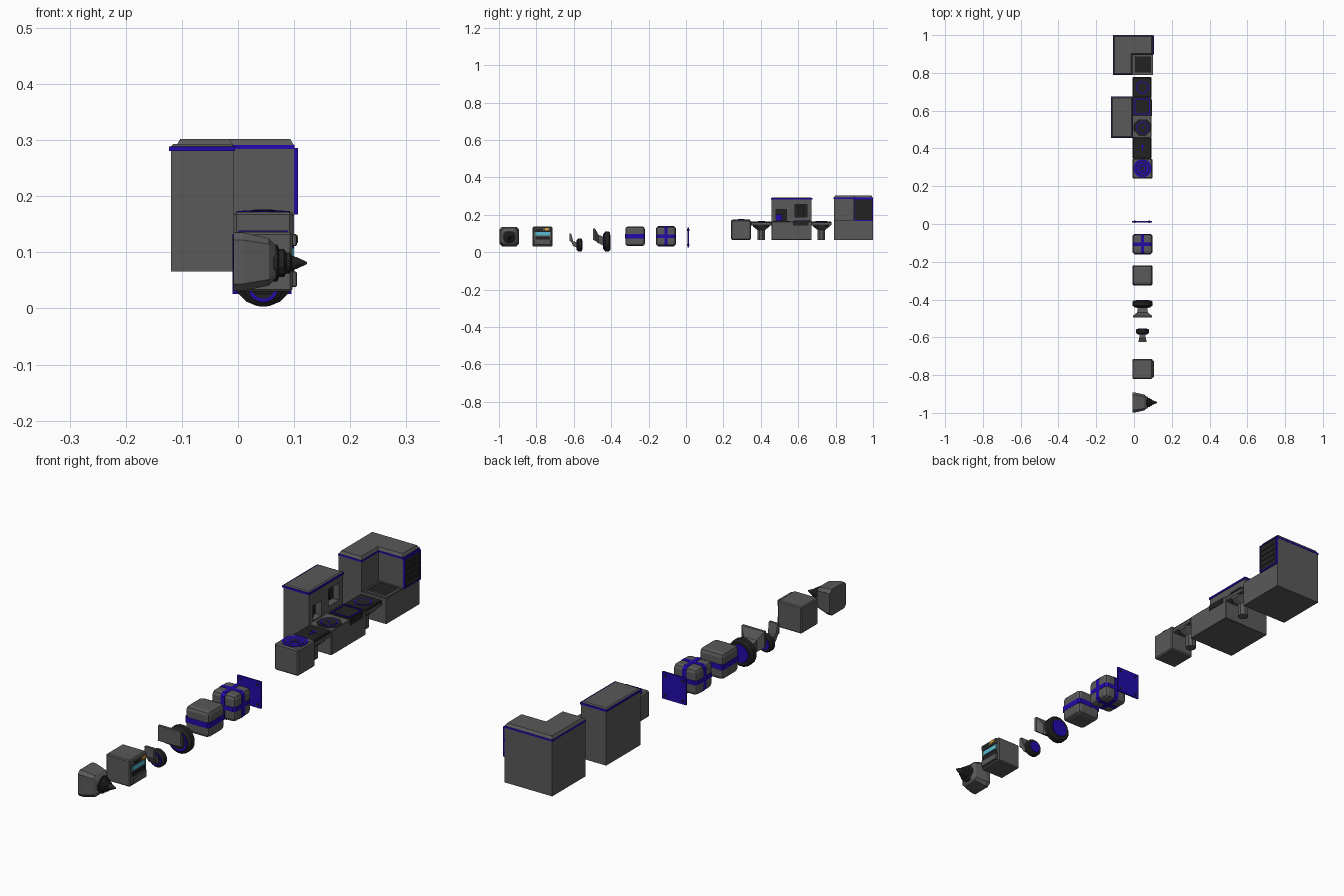
import bpy, bmesh, math
from mathutils import Vector

if "Cube" in bpy.data.objects:
    bpy.data.objects.remove(bpy.data.objects["Cube"])


def colour(name, rgb):
    m = bpy.data.materials.new(name)
    m.diffuse_color = (*rgb, 1)
    m.use_nodes = True
    m.node_tree.nodes["Principled BSDF"].inputs["Base Color"].default_value = m.diffuse_color
    return m


GREY = colour("grey_panel", (0.1, 0.1, 0.1))
DARK = colour("dark_metal", (0.016, 0.016, 0.016))
BLUE = colour("blue_trim", (0.015, 0.003, 0.4))
CYAN = colour("screen_cyan", (0.1, 0.5, 0.65))
AMBER = colour("amber", (0.75, 0.35, 0.02))


def finish(name, bm, mat):
    bmesh.ops.recalc_face_normals(bm, faces=bm.faces)
    me = bpy.data.meshes.new(name)
    bm.to_mesh(me)
    bm.free()
    ob = bpy.data.objects.new(name, me)
    bpy.context.collection.objects.link(ob)
    me.materials.append(mat)
    return ob


def loft(name, rings, mat):
    bm = bmesh.new()
    loops = [[bm.verts.new(p) for p in r] for r in rings]
    for a, b in zip(loops, loops[1:]):
        for i in range(len(a)):
            j = (i + 1) % len(a)
            bm.faces.new((a[i], a[j], b[j], b[i]))
    bm.faces.new(loops[0])
    bm.faces.new(loops[-1])
    return finish(name, bm, mat)


def box(name, x, y, z, mat=GREY, bevel=0, segments=1):
    bm = bmesh.new()
    bmesh.ops.create_cube(bm, size=1)
    for v in bm.verts:
        v.co = [(a + b) / 2 + c * (b - a) for (a, b), c in zip((x, y, z), v.co)]
    if bevel:
        bmesh.ops.bevel(bm, geom=bm.edges[:], offset=bevel, segments=segments,
                        profile=0.5, affect='EDGES')
    return finish(name, bm, mat)


def lathe(name, centre, profile, mat, axis=(0, 0, 1), n=16):
    q = Vector((0, 0, 1)).rotation_difference(Vector(axis))
    c = Vector(centre)
    return loft(name, [[c + q @ Vector((r * math.cos((i + .5) * 2 * math.pi / n),
                                        r * math.sin((i + .5) * 2 * math.pi / n), h))
                        for i in range(n)] for r, h in profile], mat)


def band(name, c, axis, h, w, ch):
    # Octagonal strap around a chamfered cube
    o = [(-h, -h + ch), (-h + ch, -h), (h - ch, -h), (h, -h + ch),
         (h, h - ch), (h - ch, h), (-h + ch, h), (-h, h - ch)]
    rings = []
    for s in (-w, w):
        ring = []
        for a, b in o:
            p = [a, b]
            p.insert(axis, s)
            ring.append(Vector(p) + Vector(c))
        rings.append(ring)
    loft(name, rings, BLUE)


def frame(name, x, y, z, w, mat=BLUE):
    # Four flat bars on the top (thin z) or the side (thin x)
    (y0, y1) = y
    if x[1] - x[0] > z[1] - z[0]:
        box(name + "_left", (x[0], x[0] + w), y, z, mat)
        box(name + "_right", (x[1] - w, x[1]), y, z, mat)
        box(name + "_front", x, (y0, y0 + w), z, mat)
        box(name + "_back", x, (y1 - w, y1), z, mat)
    else:
        box(name + "_bottom", x, y, (z[0], z[0] + w), mat)
        box(name + "_top", x, y, (z[1] - w, z[1]), mat)
        box(name + "_front", x, (y0, y0 + w), z, mat)
        box(name + "_back", x, (y1 - w, y1), z, mat)


CX, X0, X1 = 0.045, -0.008, 0.097

# Drill: tapered housing and stepped bit
def square(x, h, dz=0):
    k = h * 0.75
    return [(x, -0.945 + a, 0.083 + b + dz) for a, b in
            ((-h, -k), (-k, -h), (k, -h), (h, -k), (h, k), (k, h), (-k, h), (-h, k))]
loft("drill_housing", [square(X0, 0.052), square(0.01, 0.052), square(0.055, 0.042),
                       square(0.068, 0.028)], GREY)
lathe("drill_bit", (0, -0.945, 0.081),
      [(0.034, 0.055), (0.034, 0.07), (0.026, 0.073), (0.026, 0.082), (0.019, 0.086),
       (0.019, 0.093), (0.013, 0.096), (0.011, 0.104), (0.002, 0.123)], DARK, (1, 0, 0), 12)

# Control block with screen, keys and lamp
box("control_block", (X0, X1), (-0.82, -0.715), (0.03, 0.136), GREY, 0.004)
box("control_upper_panel", (0.095, 0.105), (-0.812, -0.723), (0.111, 0.133), GREY, 0.002)
box("control_lower_panel", (0.095, 0.105), (-0.812, -0.723), (0.038, 0.066), GREY, 0.002)
box("control_screen", (0.095, 0.1), (-0.805, -0.728), (0.089, 0.108), CYAN)
box("control_keys", (0.095, 0.101), (-0.805, -0.728), (0.068, 0.084), DARK)
box("control_slot", (0.1, 0.106), (-0.805, -0.765), (0.117, 0.127), DARK)
box("control_lamp", (0.1, 0.107), (-0.755, -0.735), (0.117, 0.13), AMBER)

# Wheels: mount plate, flared arm, tyre and blue hubs
def wheel(tag, y0, yb, y1, r, plate_w, plate_z, hub):
    zc = r + 0.003
    def rect(y, w, a, b):
        return [(CX - w, y, a), (CX + w, y, a), (CX + w, y, b), (CX - w, y, b)]
    a, b = plate_z
    loft(tag + "_mount_arm", [rect(y0, plate_w, a, b), rect(y0 + 0.01, plate_w, a - .004, b),
         rect(y0 + 0.5 * (yb - y0), hub * 1.2, zc - hub * .4, zc + hub * 1.5),
         rect(yb + 0.002, hub, zc - hub, zc + hub)], GREY)
    w = y1 - yb
    lathe(tag + "_tyre", (CX, yb, zc), [(r * .78, 0), (r, w * .25), (r, w * .8),
          (r * .86, w)], DARK, (0, 1, 0))
    lathe(tag + "_inner_ring", (CX, yb - 0.002, zc), [(r * .76, 0), (r * .76, .004)], BLUE, (0, 1, 0))
    lathe(tag + "_inner_plate", (CX, yb - 0.003, zc), [(r * .6, 0), (r * .6, .004)], DARK, (0, 1, 0))
    lathe(tag + "_outer_hub", (CX, y1 - 0.002, zc), [(r * .7, 0), (r * .66, .004)], BLUE, (0, 1, 0))
wheel("small_wheel", -0.624, -0.583, -0.555, 0.035, 0.02, (0.06, 0.1), 0.014)
wheel("big_wheel", -0.496, -0.441, -0.405, 0.054, 0.05, (0.065, 0.126), 0.024)

# Two storage cubes with blue straps
C5, C6 = (CX, -0.272, 0.085), (CX, -0.107, 0.085)
for tag, c in (("banded_cube", C5), ("crossed_cube", C6)):
    box(tag, *[(v - 0.0525, v + 0.0525) for v in c], GREY, 0.015, 2)
band("cube_band", C5, 2, 0.0535, 0.011, 0.006)
for ax, nm in enumerate(("side", "front", "level")):
    band("cross_band_" + nm, C6, ax, 0.0538, 0.009, 0.011)

# Thin blue plate with corner bolts
box("blue_plate", (-0.01, 0.095), (0.008, 0.015), (0.026, 0.133), BLUE)
for sx in (0.004, 0.081):
    for sz in (0.04, 0.119):
        lathe("plate_bolt", (sx, 0.005, sz), [(0.005, 0), (0.005, 0.013)], DARK, (0, 1, 0), 8)

# Collector box with concentric rings on top
box("collector_box", (X0, X1), (0.24, 0.347), (0.066, 0.172), GREY, 0.005)
for i, (r, m) in enumerate(((.048, BLUE), (.038, DARK), (.034, BLUE), (.022, DARK),
                            (.017, BLUE), (.009, DARK))):
    lathe("collector_ring", (CX, 0.295, 0.168), [(r, 0), (r, 0.006 + i * .0005)], m, n=20)

# Conveyors: slab on a flared pillar
def conveyor(y0, y1):
    yc = (y0 + y1) / 2
    box("conveyor_slab", (X0, 0.092), (y0, y1), (0.142, 0.158), GREY, 0.003)
    box("conveyor_belt", (-0.005, 0.09), (y0, y1), (0.154, 0.165), DARK, 0.003)
    lathe("conveyor_pillar", (CX, yc, 0), [(.021, .066), (.021, .118), (.047, .136), (.05, .146)],
          GREY, n=8)
    return yc
y = conveyor(0.347, 0.457)
box("arrow_stem", (CX - .003, CX + .003), (y - .016, y + .012), (.16, .1665), BLUE)
loft("arrow_head", [[(CX - .012, y + .006, z), (CX + .012, y + .006, z), (CX, y + .02, z)]
                    for z in (.16, .1668)], BLUE)
y = conveyor(0.67, 0.777)
lathe("conveyor_ring", (CX, y, 0.16), [(.034, 0), (.034, .0062)], BLUE, n=8)
lathe("conveyor_ring_centre", (CX, y, 0.16), [(.029, 0), (.029, .0067)], DARK, n=8)

# Assembler: low bench and tall cabinet
box("assembler_bench", (-0.012, 0.092), (0.457, 0.672), (0.066, 0.164), GREY, 0.002)
cab = box("assembler_cabinet", (-0.119, -0.008), (0.457, 0.672), (0.066, 0.283))
WINDOWS = (((0.482, 0.538), (0.168, 0.228)), ((0.582, 0.648), (0.187, 0.256)))
for i, (wy, wz) in enumerate(WINDOWS):
    cut = box("window_cutter", (-0.04, 0.02), wy, wz)
    cut.hide_render = True
    cut.hide_viewport = True
    cut.display_type = 'WIRE'
    m = cab.modifiers.new("window", 'BOOLEAN')
    m.operation, m.object, m.solver = 'DIFFERENCE', cut, 'EXACT'
    box("window_back", (-0.042, -0.036), wy, wz, DARK)
bpy.context.view_layer.objects.active = cab
for m in list(cab.modifiers):
    bpy.ops.object.modifier_apply(modifier=m.name)
for o in [o for o in bpy.data.objects if o.name.startswith("window_cutter")]:
    bpy.data.objects.remove(o)
box("window_glow", (-0.037, -0.025), (0.482, 0.512), (0.168, 0.2), BLUE)
box("window_core", (-0.037, -0.02), (0.6, 0.63), (0.2, 0.243), DARK)
box("assembler_trim", (-0.123, -0.005), (0.454, 0.675), (0.281, 0.289), BLUE)
def rect(i, z):
    return [(-.122 + i, .455 + i, z), (-.006 - i, .455 + i, z),
            (-.006 - i, .674 - i, z), (-.122 + i, .674 - i, z)]
loft("assembler_roof", [rect(.001, .288), rect(.007, .293)], GREY)
box("assembler_slot", (0.088, 0.0945), (0.572, 0.656), (0.142, 0.164), DARK)
lathe("bench_turntable", (CX, 0.51, 0.16), [(.049, 0), (.047, .006)], DARK, n=8)
lathe("turntable_ring", (CX, 0.51, 0.16), [(.033, 0), (.033, .0067)], BLUE, n=12)
lathe("turntable_centre", (CX, 0.51, 0.16), [(.028, 0), (.028, .0075)], DARK, n=12)
lathe("turntable_dot", (CX, 0.51, 0.16), [(.006, 0), (.006, .0085)], BLUE, n=8)
box("bench_plate", (-0.004, 0.09), (0.572, 0.668), (0.16, 0.166), DARK)
frame("bench_frame", (0.002, 0.086), (0.58, 0.664), (0.162, 0.1685), 0.006)

# Refinery: L-shaped tower around a low corner
def ell(i, z):
    return [(-.11 + i, .79 + i, z), (-.008 - i, .79 + i, z), (-.008 - i, .895 + i, z),
            (.1 - i, .895 + i, z), (.1 - i, .999 - i, z), (-.11 + i, .999 - i, z)]
loft("refinery_tower", [ell(0, .066), ell(0, .285)], GREY)
loft("refinery_trim", [ell(-.001, .284), ell(-.001, .291)], BLUE)
loft("refinery_roof", [ell(0, .29), ell(.007, .302)], GREY)
box("refinery_bench", (-0.01, 0.1), (0.79, 0.897), (0.066, 0.166))
box("refinery_hatch", (0.004, 0.09), (0.802, 0.888), (0.164, 0.169), DARK)
frame("hatch_frame", (-0.004, 0.098), (0.794, 0.896), (0.164, 0.171), 0.007, GREY)
box("refinery_grille", (0.098, 0.105), (0.899, 0.997), (0.17, 0.283), DARK)
frame("grille_frame", (0.098, 0.107), (0.897, 0.999), (0.167, 0.286), 0.004)
for i in range(1, 5):
    z = 0.17 + i * 0.0226
    box("grille_slat", (0.103, 0.107), (0.901, 0.995), (z - .003, z + .003), DARK)
